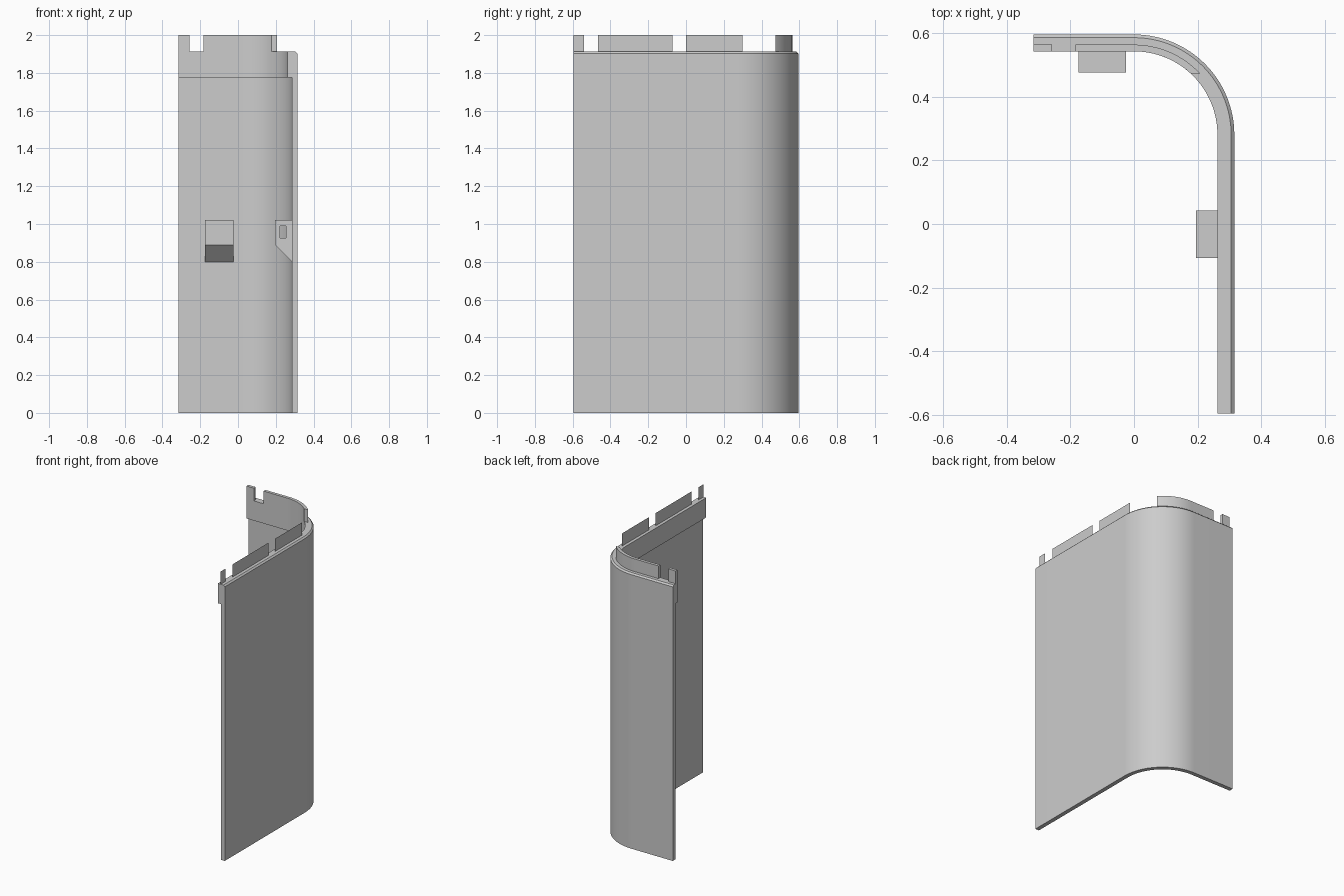
import bpy, bmesh, math
from mathutils import Vector

default = bpy.data.objects.get("Cube")
if default:
    bpy.data.objects.remove(default, do_unlink=True)

HALF_X, HALF_Y, R = 0.315, 0.595, 0.315
CENTRE = Vector((0, HALF_Y - R, 0))
INNER, TAB_OUT, WALL = 0.053, 0.032, 0.029
LEDGE, TOP = 1.912, 2.0

grey = bpy.data.materials.new("light grey plastic")
grey.use_nodes = True
colour = (0.604, 0.604, 0.604, 1)
grey.diffuse_color = colour
grey.node_tree.nodes["Principled BSDF"].inputs["Base Color"].default_value = colour


def finish(name, bm, smooth=False):
    bmesh.ops.recalc_face_normals(bm, faces=bm.faces)
    mesh = bpy.data.meshes.new(name)
    bm.to_mesh(mesh)
    bm.free()
    mesh.materials.append(grey)
    obj = bpy.data.objects.new(name, mesh)
    bpy.context.collection.objects.link(obj)
    if smooth:
        bpy.ops.object.select_all(action='DESELECT')
        obj.select_set(True)
        bpy.context.view_layer.objects.active = obj
        bpy.ops.object.shade_smooth_by_angle(angle=math.radians(30))
    return obj


def arc(end, steps):
    """Outer-surface points and normals round the corner, from the back."""
    stations = []
    for i in range(steps + 1):
        a = math.radians(90 + (end - 90) * i / steps)
        n = Vector((math.cos(a), math.sin(a), 0))
        stations.append((CENTRE + n * R, n))
    return stations


def sweep(section, stations):
    """Sweep a closed (depth, height) section along the wall."""
    bm = bmesh.new()
    rings = [[bm.verts.new(p - n * d + Vector((0, 0, z))) for d, z in section]
             for p, n in stations]
    count = len(section)
    for a, b in zip(rings, rings[1:]):
        for i in range(count):
            j = (i + 1) % count
            bm.faces.new((a[i], a[j], b[j], b[i]))
    bm.faces.new(rings[0])
    bm.faces.new(rings[-1])
    return bm


BACK, SIDE = Vector((0, 1, 0)), Vector((1, 0, 0))


def back_at(x):
    return (Vector((x, HALF_Y, 0)), BACK)


# Curved wall with chamfered top and thicker inner rim
wall_section = [(0, 0), (0, LEDGE - 0.01), (0.01, LEDGE), (INNER, LEDGE),
                (INNER, 1.775), (WALL, 1.775), (WALL, 0)]
path = [back_at(-HALF_X)] + arc(0, 32) + [(Vector((HALF_X, -HALF_Y, 0)), SIDE)]
finish("curved_wall", sweep(wall_section, path), True)

# Raised tabs on the back, the long one following the corner
tab_section = [(TAB_OUT, LEDGE), (TAB_OUT, TOP), (INNER, TOP), (INNER, LEDGE)]
finish("back_end_tab", sweep(tab_section, [back_at(-HALF_X), back_at(-0.258)]))

bm = sweep(tab_section, [back_at(-0.183)] + arc(35, 20))
bmesh.ops.bisect_plane(bm, geom=bm.verts[:] + bm.edges[:] + bm.faces[:],
                       plane_co=(0, 0.473, 0), plane_no=(0, -1, 0), clear_outer=True)
bmesh.ops.holes_fill(bm, edges=[e for e in bm.edges if e.is_boundary])
finish("corner_tab", bm, True)

# Thin sheet tabs along the side
x = HALF_X - TAB_OUT
for name, y0, y1 in (("front", -HALF_Y, -0.54), ("middle", -0.465, -0.072),
                     ("rear", 0.0, 0.298)):
    bm = bmesh.new()
    bm.faces.new([bm.verts.new(c) for c in ((x, y0, LEDGE), (x, y1, LEDGE),
                                            (x, y1, TOP), (x, y0, TOP))])
    finish(name + "_side_tab", bm)


def clip(name, start, normal, along):
    """Wedge-bottomed clip with a slot through its width."""
    bm = bmesh.new()
    outline = [(WALL, 0.8), (WALL, 1.02), (0.12, 1.02), (0.12, 0.89)]
    slot = [(0.062, 0.925), (0.062, 0.99), (0.092, 0.99), (0.092, 0.925)]
    edges = []
    for loop in (outline, slot):
        vs = [bm.verts.new(start - normal * d + Vector((0, 0, z))) for d, z in loop]
        edges += [bm.edges.new((vs[i], vs[(i + 1) % len(vs)])) for i in range(len(vs))]
    bmesh.ops.triangle_fill(bm, edges=edges, use_beauty=True)
    ext = bmesh.ops.extrude_face_region(bm, geom=bm.faces[:], use_keep_orig=True)
    moved = [g for g in ext["geom"] if isinstance(g, bmesh.types.BMVert)]
    bmesh.ops.translate(bm, verts=moved, vec=along)
    finish(name, bm)


# Inner clips
clip("back_clip", Vector((-0.175, HALF_Y, 0)), BACK, Vector((0.15, 0, 0)))
clip("side_clip", Vector((HALF_X, -0.107, 0)), SIDE, Vector((0, 0.15, 0)))
